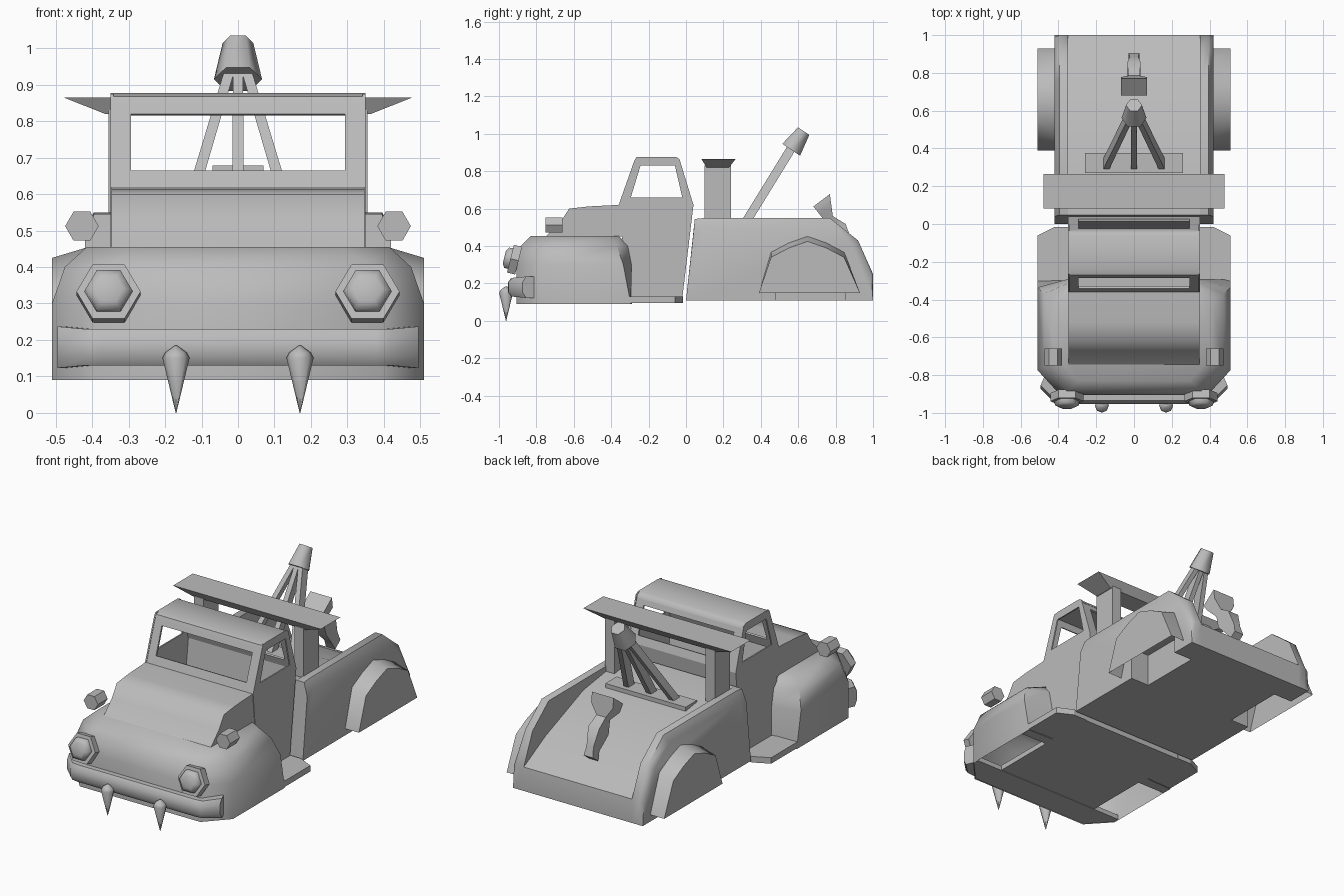
import bpy, bmesh, math
from mathutils import Vector, Matrix

if "Cube" in bpy.data.objects:
    bpy.data.objects.remove(bpy.data.objects["Cube"])

grey = bpy.data.materials.new("plain grey")
grey.diffuse_color = (0.5, 0.5, 0.5, 1)
grey.use_nodes = True
grey.node_tree.nodes["Principled BSDF"].inputs["Base Color"].default_value = grey.diffuse_color


def finish(name, bm, smooth=None):
    bmesh.ops.remove_doubles(bm, verts=bm.verts, dist=0.0004)
    bmesh.ops.recalc_face_normals(bm, faces=bm.faces)
    me = bpy.data.meshes.new(name)
    bm.to_mesh(me)
    bm.free()
    me.materials.append(grey)
    if smooth:
        me.shade_smooth()
        me.set_sharp_from_angle(angle=math.radians(smooth))
    ob = bpy.data.objects.new(name, me)
    bpy.context.collection.objects.link(ob)
    return ob


def loft(name, rings, closed=True, cap0=True, cap1=True, smooth=None):
    bm = bmesh.new()
    vs = [[bm.verts.new(p) for p in r] for r in rings]
    n = len(rings[0])
    for a, b in zip(vs, vs[1:]):
        for i in range(n if closed else n - 1):
            j = (i + 1) % n
            bm.faces.new((a[i], a[j], b[j], b[i]))
    if cap0:
        bm.faces.new(vs[0])
    if cap1:
        bm.faces.new(vs[-1])
    return finish(name, bm, smooth)


def box(name, x0, x1, y0, y1, z0, z1):
    return loft(name, [[(x0, y0, z), (x1, y0, z), (x1, y1, z), (x0, y1, z)] for z in (z0, z1)])


def frame(name, outer, inner, thick=0.012):
    """Panel with a window opening; outer and inner have equal point counts."""
    ob = loft(name, [outer, inner], cap0=False, cap1=False)
    m = ob.modifiers.new("thickness", "SOLIDIFY")
    m.thickness = thick
    return ob


def lathe(name, a, direction, profile, sides, spin=0.0, smooth=None):
    """Rings of (distance, radius) along a direction from point a."""
    rot = Vector(direction).to_track_quat('Z', 'Y').to_matrix()
    a = Vector(a)
    rings = [[a + rot @ Vector((r * math.cos(spin + k * 2 * math.pi / sides),
                                r * math.sin(spin + k * 2 * math.pi / sides), d))
              for k in range(sides)] for d, r in profile]
    return loft(name, rings, smooth=smooth)


# Nose with front fenders: shell open into the cab
rings = []
for z, front, w, rear in ((.09, -.905, .51, -.295), (.30, -.905, .51, -.335),
                          (.40, -.885, .475, -.37), (.455, -.83, .415, -.42)):
    half = [(w - .12, front), (w, front + .13), (w, rear), (.345, min(rear + .06, -.29))]
    rings.append([(-x, y, z) for x, y in reversed(half)] + [(x, y, z) for x, y in half])
loft("front_fenders", rings, closed=False, cap0=False, smooth=50)

# Floor under the nose and cab, leaving the front wheel wells open
box("cab_floor", -.335, .335, -.78, -.02, .095, .125)
plan = [(-.39, -.90), (.39, -.90), (.505, -.775), (.505, -.74), (-.505, -.74), (-.505, -.775)]
loft("nose_floor", [[(x, y, z) for x, y in plan] for z in (.092, .12)])

# Hood
hood = [(-.75, .45), (-.67, .53), (-.625, .600), (-.52, .612), (-.36, .62), (-.33, .45)]
loft("hood", [[(x, y, z) for y, z in hood] for x in (-.347, .347)], smooth=70)

# Cab: side panels, windscreen, back wall, roof
for s, side in ((-1, "left"), (1, "right")):
    out = [(-.31, .12), (-.36, .62), (-.275, .86), (-.265, .875), (-.05, .875), (-.035, .865), (.04, .62), (-.02, .12)]
    win = [(-.295, .66), (-.295, .66), (-.245, .825), (-.24, .83), (-.06, .83), (-.058, .825), (-.02, .66), (-.02, .66)]
    frame("cab_side_" + side, [(s * .35, y, z) for y, z in out], [(s * .35, y, z) for y, z in win], .008)


def screen(name, y0, z0, y1, z1):
    def at(x, z):
        return (x, y0 + (y1 - y0) * (z - z0) / (z1 - z0), z)
    frame(name, [at(-.35, z0), at(.35, z0), at(.35, z1), at(-.35, z1)],
          [at(-.293, .665), at(.293, .665), at(.293, .82), at(-.293, .82)])


screen("windscreen_frame", -.36, .61, -.272, .86)
screen("rear_window_frame", .04, .62, -.038, .86)
loft("cab_back_wall", [[(x, -.02, .12), (x, .04, .62), (x, .03, .62), (x, -.03, .12)] for x in (-.35, .35)])
roof = [(-.277, .85), (-.27, .868), (-.24, .877), (-.06, .877), (-.04, .865), (-.033, .85)]
loft("roof", [[(x, y, z) for y, z in roof] for x in (-.35, .35)], smooth=50)

# Running boards
for s in (-1, 1):
    plan = [(.33, -.36), (.51, -.36), (.51, -.06), (.42, -.015), (.33, -.015)]
    loft("running_board", [[(s * x, y, z) for x, y in plan] for z in (.095, .13)])

# Rear body: raised rails at the sides, sloping bed between
rail = [(0, .11), (.047, .545), (.10, .55), (.77, .55), (.92, .43), (1, .25), (1, .11)]
low = [(0, .11), (.04, .47), (.10, .50), (.755, .505), (.89, .40), (.99, .24), (1, .11)]
bed = [(0, .11), (.047, .545), (.10, .54), (.45, .49), (.80, .355), (1, .25), (1, .11)]
half = [(.42, low), (.395, rail), (.35, rail), (.35, bed)]
sections = [(-x, p) for x, p in half] + [(x, p) for x, p in reversed(half)]
body = loft("rear_body", [[(x, y, z) for y, z in p] for x, p in sections], smooth=50)

# Wheel wells and rear fenders
for s in (-1, 1):
    xs = sorted((s * .30, s * .6))
    cut = box("wheel_well_cutter", xs[0], xs[1], .48, .85, 0, .30)
    cut.hide_render = True
    cut.hide_set(True)
    m = body.modifiers.new("wheel well", "BOOLEAN")
    m.object = cut
    m.operation = 'DIFFERENCE'
    arch = [(.39, .15), (.455, .37), (.55, .42), (.65, .455), (.75, .42), (.845, .37), (.93, .15)]
    loft("rear_fender", [[(s * .41, y, z) for y, z in arch],
                         [(s * .51, y, z - (.03 if z > .2 else 0)) for y, z in arch]],
         closed=False, cap0=False, smooth=60)

# Cross bar on two posts
for s in (-1, 1):
    x0, x1 = sorted((s * .295, s * .355))
    box("bar_post", x0, x1, .10, .24, .48, .83)
loft("cross_bar", [[(-x, a, z), (x, a, z), (x, b, z), (-x, b, z)]
                   for x, a, b, z in ((.365, .11, .23, .82), (.478, .083, .265, .865))])

# Boom: base plate, three struts and head
box("boom_base", -.26, .26, .27, .375, .40, .525)
for s in (-1, 0, 1):
    loft("boom_strut", [[(x - w, y - d, z), (x + w, y - d, z), (x + w, y + d, z), (x - w, y + d, z)]
                        for x, y, z, w, d in ((s * .148, .315, .52, .016, .028), (s * .02, .58, .95, .014, .028))])
lathe("boom_head", (.0, .5625, .915), (0, .067, .1), ((0, .066), (.12, .042)), 6, smooth=65)

# Tow hook standing on the bed
rings = []
for y, z, w, d in ((.725, .645, .07, .055), (.745, .595, .07, .04), (.765, .545, .03, .025),
                   (.81, .485, .035, .055), (.86, .40, .022, .035), (.88, .35, .03, .03)):
    rings.append([(-w, y - d * .8, z - d * .6), (w, y - d * .8, z - d * .6),
                  (w, y + d * .8, z + d * .6), (-w, y + d * .8, z + d * .6)])
loft("tow_hook", rings, smooth=50)

# Headlights, side lamps and bumper spikes
for s in (-1, 1):
    tilt = (0, -1, .25)
    lathe("headlight_ring", (s * .355, -.895, .322), tilt, ((0, .088), (.045, .088), (.045, .067)), 6)
    lathe("headlight_lens", (s * .355, -.935, .332), tilt, ((0, .066), (.025, .064), (.037, .04)), 6, smooth=60)
    lathe("side_lamp", (s * .428, -.66, .512), (0, -1, 0), ((0, .046), (.09, .046)), 6)
    lathe("bumper_spike", (s * .17, -.962, 0), (0, 0, 1), ((0, .001), (.15, .037), (.165, .03), (.185, .003)), 8, smooth=60)

# Bumper wrapping around the nose
rings = []
for x, y, h in ((-.495, -.86, .057), (-.42, -.935, .05), (-.38, -.94, .05),
                (.38, -.94, .05), (.42, -.935, .05), (.495, -.86, .057)):
    sx = .0 if abs(x) < .4 else math.copysign(.02, x)
    c = .18
    rings.append([(x - sx, y + .05, c - h), (x, y + .005, c - h), (x, y - .013, c - h * .5),
                  (x, y - .013, c + h * .5), (x, y + .005, c + h), (x - sx, y + .05, c + h)])
loft("bumper", rings, smooth=50)
